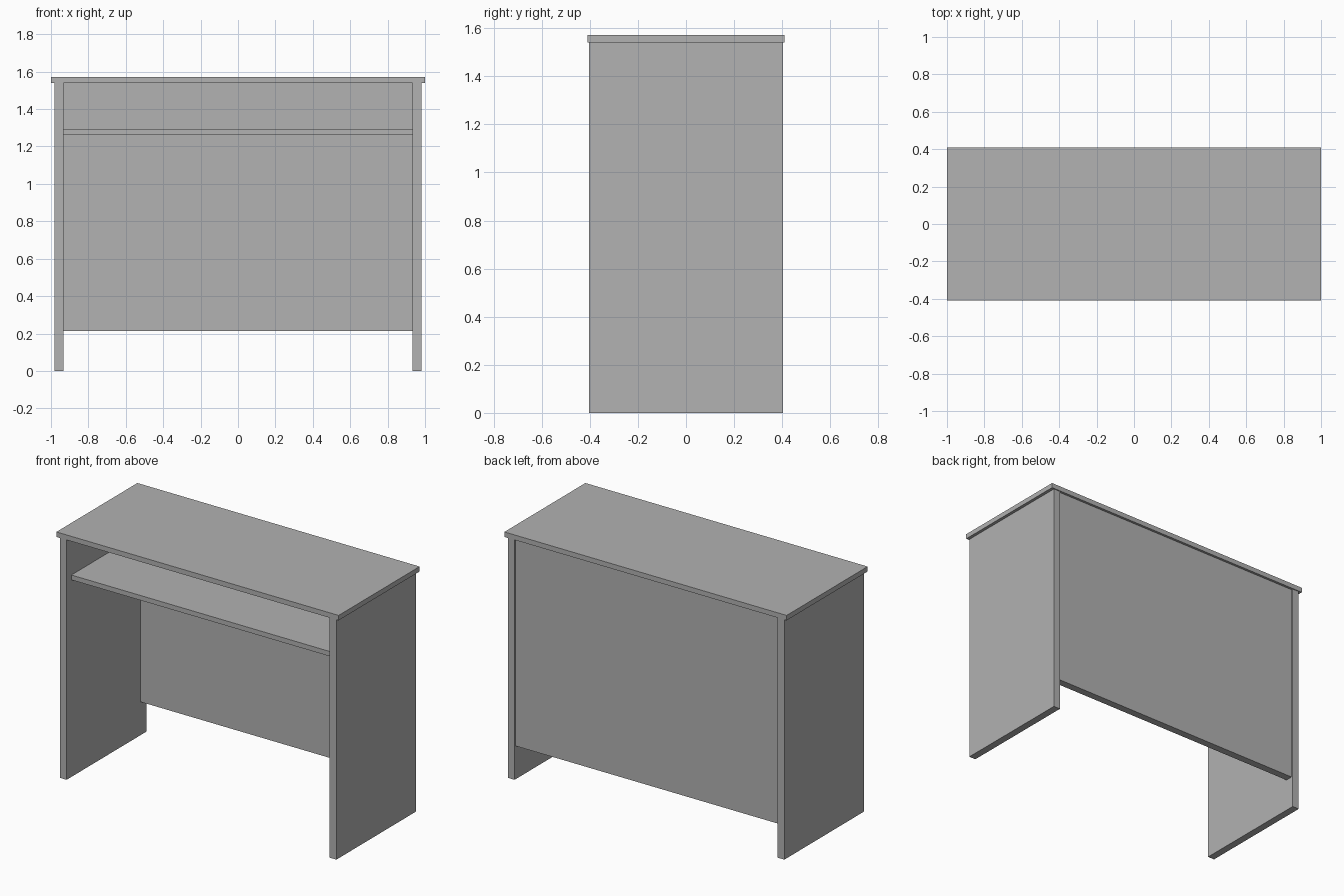
import bpy

cube = bpy.data.objects.get("Cube")
if cube:
    bpy.data.objects.remove(cube, do_unlink=True)

# Single plain finish
GREY = (0.445, 0.445, 0.445, 1.0)
mat = bpy.data.materials.new("plain_grey")
mat.use_nodes = True
mat.diffuse_color = GREY
mat.node_tree.nodes["Principled BSDF"].inputs["Base Color"].default_value = GREY


def board(name, x, y, z):
    """Flat board spanning the given (min, max) ranges."""
    spans = (x, y, z)
    bpy.ops.mesh.primitive_cube_add(size=1, location=[(a + b) / 2 for a, b in spans])
    obj = bpy.context.object
    obj.name = name
    obj.scale = [b - a for a, b in spans]
    bpy.ops.object.transform_apply(location=False, rotation=False, scale=True)
    obj.data.materials.append(mat)
    return obj


INNER, OUTER = 0.932, 0.98    # side panel faces
DEPTH = 0.404                 # half depth of the side panels
UNDER_TOP, HEIGHT = 1.54, 1.572
BACK_FRONT, BACK_REAR = 0.345, 0.394

# Overhanging desktop
board("desktop", (-1, 1), (-0.41, 0.41), (UNDER_TOP, HEIGHT))

# Full-depth side panels
board("left_side_panel", (INNER, OUTER), (-DEPTH, DEPTH), (0, UNDER_TOP))
board("right_side_panel", (-OUTER, -INNER), (-DEPTH, DEPTH), (0, UNDER_TOP))

# Recessed back panel, raised off the floor
board("back_panel", (-INNER, INNER), (BACK_FRONT, BACK_REAR), (0.213, UNDER_TOP))

# Shelf under the desktop, set back from the front
board("shelf", (-INNER, INNER), (-0.355, BACK_FRONT), (1.262, 1.293))
